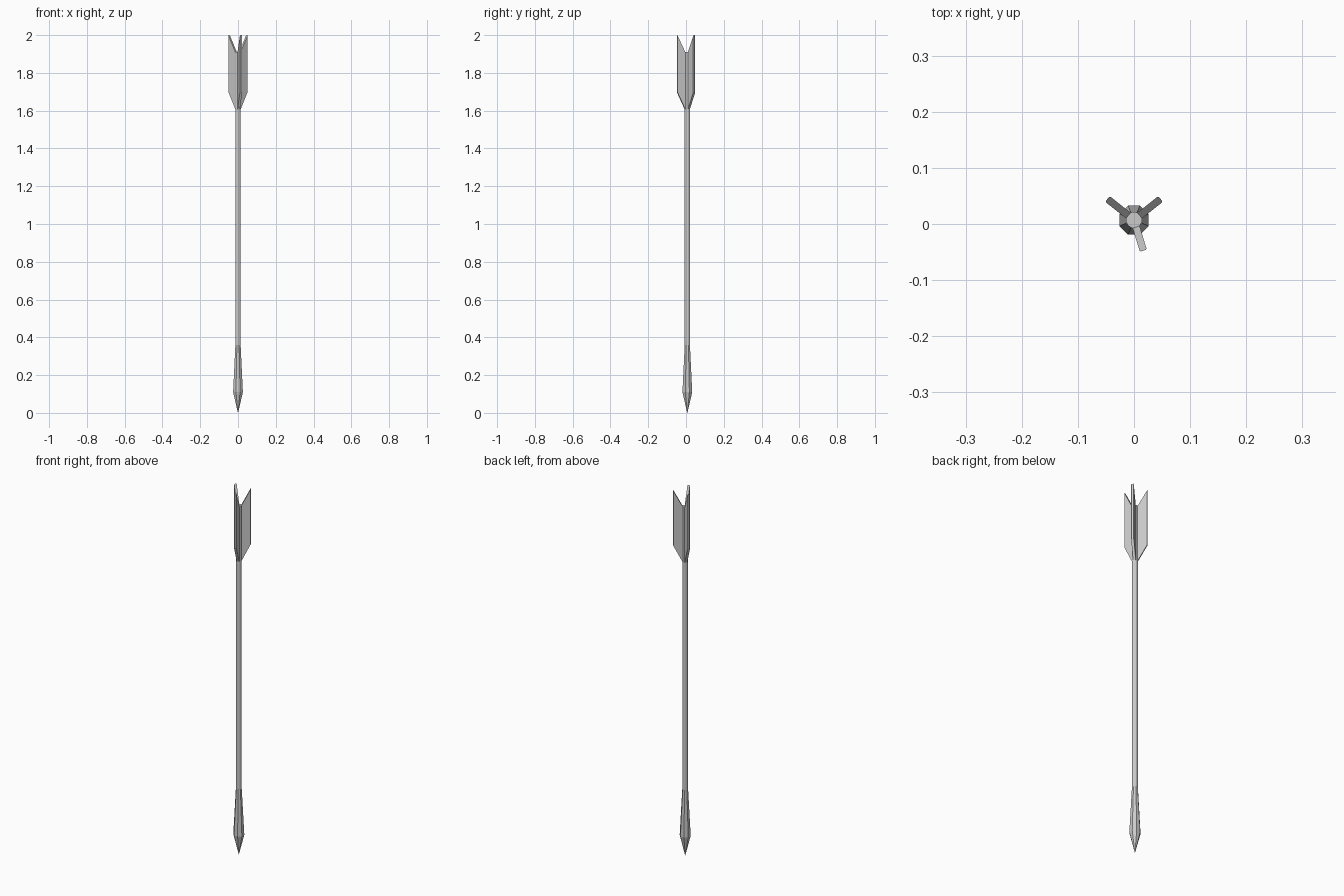
import bpy, bmesh, math
from mathutils import Vector

if "Cube" in bpy.data.objects:
    bpy.data.objects.remove(bpy.data.objects["Cube"])

CY = 0.007  # shaft axis sits slightly behind the centre of the bounds


def make_object(name, bm):
    bmesh.ops.remove_doubles(bm, verts=bm.verts, dist=1e-5)
    bmesh.ops.recalc_face_normals(bm, faces=bm.faces)
    mesh = bpy.data.meshes.new(name)
    bm.to_mesh(mesh)
    bm.free()
    obj = bpy.data.objects.new(name, mesh)
    bpy.context.collection.objects.link(obj)
    return obj


def lathe(name, profile, sides):
    """Closed low-poly turned form from (radius, z) pairs."""
    bm = bmesh.new()
    rings = []
    for r, z in profile:
        rings.append([bm.verts.new((r * math.cos((i + 0.5) * math.tau / sides),
                                    CY + r * math.sin((i + 0.5) * math.tau / sides), z))
                      for i in range(sides)])
    for a, b in zip(rings, rings[1:]):
        for i in range(sides):
            j = (i + 1) % sides
            bm.faces.new((a[i], a[j], b[j], b[i]))
    bm.faces.new(rings[0][::-1])
    bm.faces.new(rings[-1])
    return make_object(name, bm)


def fin(name, angle, reach):
    """Flat vane with a notched top, running out from the shaft."""
    out = Vector((math.cos(angle), math.sin(angle), 0))
    side = Vector((-out.y, out.x, 0)) * 0.0065
    outline = [(0.004, 1.60), (0.012, 1.605), (reach, 1.70),
               (reach, 2.0), (0.013, 1.91), (0.004, 1.905)]
    bm = bmesh.new()
    loops = [[bm.verts.new(out * r + side * s + Vector((0, CY, z))) for r, z in outline]
             for s in (-1, 1)]
    bm.faces.new(loops[0])
    bm.faces.new(loops[1][::-1])
    n = len(outline)
    for i in range(n):
        j = (i + 1) % n
        bm.faces.new((loops[0][i], loops[1][i], loops[1][j], loops[0][j]))
    # Chamfer the long outer edges
    edges = [e for e in bm.edges
             if all(abs((v.co - Vector((0, CY, 0))).dot(out) - reach) < 1e-4 for v in e.verts)
             and abs(e.verts[0].co.z - e.verts[1].co.z) > 0.1]
    bmesh.ops.bevel(bm, geom=edges, offset=0.002, segments=1, affect='EDGES')
    return make_object(name, bm)


# Slender shaft
lathe("shaft", [(0.0145, 0.30), (0.0145, 1.91)], 12)

# Eight-sided point with a tapering socket
lathe("arrow_head", [(0.0005, 0.0), (0.028, 0.11), (0.015, 0.36)], 8)

# Three vanes around the tail
for i, (deg, reach) in enumerate([(38.5, 0.0605), (141.5, 0.0605), (-73, 0.057)]):
    fin(f"fletching_{i + 1}", math.radians(deg), reach)
